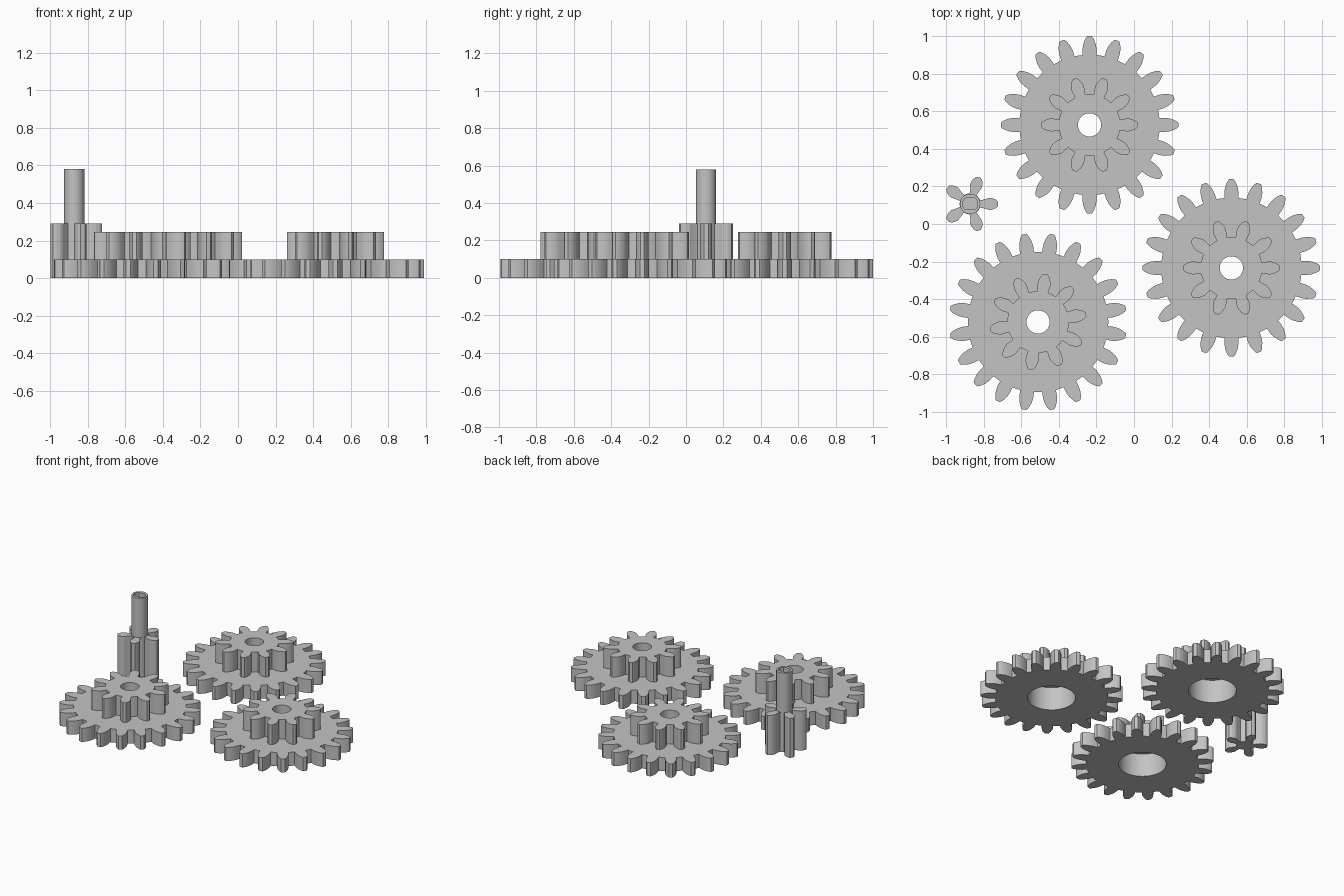
import bpy, bmesh, math

cube = bpy.data.objects.get("Cube")
if cube:
    bpy.data.objects.remove(cube, do_unlink=True)

grey = bpy.data.materials.new("light_grey")
grey.use_nodes = True
grey.diffuse_color = (0.55, 0.55, 0.55, 1)
grey.node_tree.nodes["Principled BSDF"].inputs["Base Color"].default_value = (0.55, 0.55, 0.55, 1)

# Half tooth profiles: (radius, half width) from root to tip
WHEEL_TOOTH = [(0.374, 0.037), (0.405, 0.0375), (0.43, 0.0337),
               (0.452, 0.0257), (0.465, 0.0185), (0.473, 0.012)]
SMALL_TOOTH = [(0.164, 0.029), (0.18, 0.031), (0.202, 0.0345),
               (0.217, 0.0335), (0.237, 0.0265), (0.251, 0.018), (0.259, 0.01)]
PINION_TOOTH = [(0.056, 0.019), (0.08, 0.024), (0.105, 0.032),
                (0.12, 0.031), (0.137, 0.024), (0.149, 0.012)]


def gear_outline(teeth, tooth, phase):
    """Points around a gear, tooth by tooth, with an arc along each root."""
    pts = []
    step = math.tau / teeth
    root = tooth[0][0]
    half_root = math.asin(tooth[0][1] / root)
    flank = [(r, math.asin(w / r)) for r, w in tooth]
    for i in range(teeth):
        mid = math.radians(phase) + i * step
        polar = [(r, mid - a) for r, a in flank]
        polar += [(r, mid + a) for r, a in reversed(flank)]
        gap = step - 2 * half_root
        polar += [(root, mid + half_root + gap * k / 4) for k in (1, 2, 3)]
        pts += [(r * math.cos(a), r * math.sin(a)) for r, a in polar]
    return pts


def circle(radius, flat=None, n=48):
    """Round outline, optionally cut to two flats at y = +-flat."""
    flat = flat or radius
    pts = []
    for i in range(n):
        a = math.tau * (i + 0.5) / n
        y = radius * math.sin(a)
        pts.append((radius * math.cos(a), max(-flat, min(flat, y))))
    return pts


def prism(name, outline, z0, z1, centre):
    bm = bmesh.new()
    base = bm.faces.new([bm.verts.new((x, y, z0)) for x, y in outline])
    top = bmesh.ops.extrude_face_region(bm, geom=[base])["geom"]
    bmesh.ops.translate(bm, vec=(0, 0, z1 - z0),
                        verts=[v for v in top if isinstance(v, bmesh.types.BMVert)])
    bmesh.ops.recalc_face_normals(bm, faces=bm.faces)
    mesh = bpy.data.meshes.new(name)
    bm.to_mesh(mesh)
    bm.free()
    mesh.materials.append(grey)
    ob = bpy.data.objects.new(name, mesh)
    ob.location = (*centre, 0)
    bpy.context.collection.objects.link(ob)
    return ob


def combine(ob, other, operation):
    """Apply a boolean and discard the helper."""
    bpy.context.view_layer.update()
    mod = ob.modifiers.new("combine", 'BOOLEAN')
    mod.operation, mod.object, mod.solver = operation, other, 'EXACT'
    bpy.ops.object.select_all(action='DESELECT')
    ob.select_set(True)
    bpy.context.view_layer.objects.active = ob
    bpy.ops.object.modifier_apply(modifier=mod.name)
    bpy.data.objects.remove(other, do_unlink=True)


def finish(ob):
    bpy.ops.object.select_all(action='DESELECT')
    ob.select_set(True)
    bpy.context.view_layer.objects.active = ob
    bpy.ops.object.shade_smooth_by_angle(angle=math.radians(15))


# Three compound gears: wide wheel, small upper gear, bore and underside recess
for name, centre, phase in (("back_gear", (-0.237, 0.528), 0),
                            ("left_gear", (0.519, -0.234), 0),
                            ("right_gear", (-0.511, -0.522), 9)):
    gear = prism(name, gear_outline(20, WHEEL_TOOTH, phase), 0, 0.1, centre)
    upper = prism("upper_gear", gear_outline(10, SMALL_TOOTH, phase), 0.05, 0.245, centre)
    combine(gear, upper, 'UNION')
    combine(gear, prism("bore", circle(0.062), -0.1, 0.4, centre), 'DIFFERENCE')
    combine(gear, prism("recess", circle(0.159), -0.1, 0.17, centre), 'DIFFERENCE')
    finish(gear)

# Five tooth pinion with a tall hollow shaft whose socket has two flats
spot = (-0.873, 0.107)
pinion = prism("pinion", gear_outline(5, PINION_TOOTH, 0), 0, 0.29, spot)
combine(pinion, prism("shaft", circle(0.054), 0.1, 0.58, spot), 'UNION')
combine(pinion, prism("socket", circle(0.04, 0.031), 0.3, 0.7, spot), 'DIFFERENCE')
finish(pinion)
